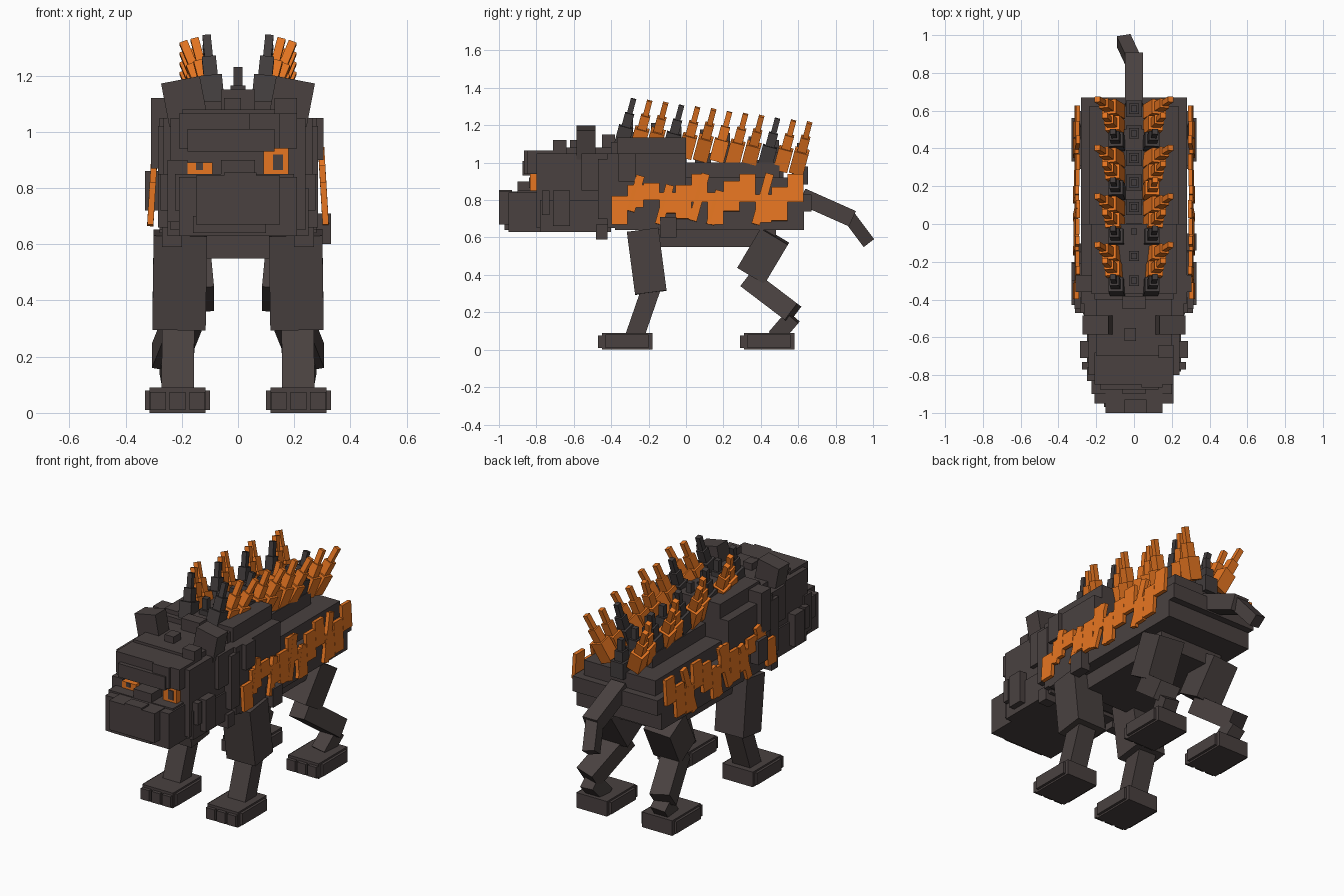
import bpy, bmesh, math
from mathutils import Vector, Matrix

cube = bpy.data.objects.get("Cube")
if cube:
    bpy.data.objects.remove(cube, do_unlink=True)


def material(name, rgb):
    m = bpy.data.materials.new(name)
    m.use_nodes = True
    m.diffuse_color = (*rgb, 1)
    m.node_tree.nodes["Principled BSDF"].inputs["Base Color"].default_value = (*rgb, 1)
    return m


HIDE = material("dark brown hide", (0.067, 0.053, 0.051))
SPINE = material("charcoal spine", (0.054, 0.046, 0.046))
ORANGE = material("bright orange", (0.8, 0.18, 0.015))


def block(name, size, matrix, mat):
    """A box of the given size placed by a matrix."""
    bm = bmesh.new()
    bmesh.ops.create_cube(bm, size=1, matrix=matrix @ Matrix.Diagonal((*size, 1)))
    mesh = bpy.data.meshes.new(name)
    bm.to_mesh(mesh)
    bm.free()
    mesh.materials.append(mat)
    ob = bpy.data.objects.new(name, mesh)
    bpy.context.collection.objects.link(ob)
    return ob


def box(name, x, y, z, mat=HIDE):
    """An upright box from (low, high) ranges."""
    lo, hi = Vector((x[0], y[0], z[0])), Vector((x[1], y[1], z[1]))
    return block(name, hi - lo, Matrix.Translation((lo + hi) / 2), mat)


def beam(name, a, b, width, depth, mat=HIDE):
    """A box running from a to b, with width across x."""
    a, b = Vector(a), Vector(b)
    up = (b - a).normalized()
    side = (Vector((1, 0, 0)) - up * up.x).normalized()
    rot = Matrix((side, up.cross(side), up)).transposed().to_4x4()
    return block(name, (width, depth, (b - a).length),
                 Matrix.Translation((a + b) / 2) @ rot, mat)


def spine(name, base, tip, size, mat):
    """Three stacked blocks, each thinner than the last."""
    a, b = Vector(base), Vector(tip)
    for i, (s, e, w) in enumerate(((0, .43, 1), (.4, .7, .64), (.65, 1, .38))):
        beam(f"{name}_{i}", a.lerp(b, s), a.lerp(b, e), size * w, size * w, mat)


# Torso
box("rump", (-.28, .28), (-.05, .67), (.74, .83))
box("upper_rump", (-.235, .235), (-.05, .625), (.8, .92))
box("lower_body", (-.28, .28), (-.38, .63), (.64, .76))
box("belly", (-.21, .21), (-.2, .48), (.55, .65))
box("back_ridge", (-.13, .13), (-.02, .5), (.8, 1))
box("shoulders", (-.28, .28), (-.42, 0), (.65, 1.05))
box("mane", (-.225, .225), (-.37, 0), (1, 1.135))
box("mane_collar", (-.21, .21), (-.4, -.3), (.95, 1.11))

# Head
box("skull", (-.24, .24), (-.8, -.38), (.65, 1.05))
box("jaw", (-.25, .25), (-.78, -.4), (.63, .8))
box("forehead", (-.21, .21), (-.85, -.68), (.94, 1.065))
box("crown", (-.2, .2), (-.7, -.4), (1, 1.08))
box("crown_tuft", (-.05, .01), (-.62, -.55), (1.05, 1.12))
box("nape_tuft", (.13, .21), (-.71, -.64), (1.04, 1.12))
box("neck_tuft", (-.06, .06), (-.45, -.38), (1.05, 1.15))
box("brow", (-.18, .13), (-.875, -.83), (.93, 1.01))
box("brow_notch", (.04, .15), (-.865, -.8), (.94, 1.065))
box("cheek_plate", (-.25, -.18), (-.83, -.76), (.68, .9))

# Muzzle
box("muzzle", (-.21, .21), (-.95, -.78), (.63, .84))
box("snout", (-.15, .15), (-1, -.9), (.67, .845))
box("muzzle_side", (-.225, .2), (-.9, -.8), (.72, .85))
box("nose", (-.05, .065), (-1, -.93), (.79, .855))
box("nose_bridge", (-.06, .06), (-.9, -.78), (.83, .9))
box("chin", (-.16, .1), (-.97, -.9), (.64, .7))

# Eyes
box("left_eye", (.09, .18), (-.835, -.79), (.85, .94), ORANGE)
box("left_pupil", (.125, .16), (-.84, -.83), (.865, .92))
box("right_eye", (-.18, -.09), (-.835, -.79), (.85, .89), ORANGE)
box("right_pupil", (-.15, -.125), (-.84, -.83), (.865, .89))

# Uneven fur blocks
box("left_ruff_fur", (.2, .305), (-.36, -.27), (.9, 1.05))
box("right_ruff_fur", (-.31, -.2), (-.36, -.27), (.87, 1.12))
box("left_flank_fur", (.27, .33), (-.14, -.05), (.6, .71))
box("right_flank_fur", (-.33, -.27), (-.3, -.21), (.72, .86))

for s in (-1, 1):
    # Paired fur blocks on the cheeks and neck
    def fur(name, x, y, z):
        box(name, sorted((s * x[0], s * x[1])), y, z)
    fur("cheek_fur", (.2, .285), (-.71, -.62), (.66, .85))
    fur("temple_fur", (.2, .265), (-.56, -.42), (.85, 1.05))
    fur("neck_fur", (.22, .285), (-.47, -.39), (.7, 1.02))
    fur("throat_fur", (.2, .27), (-.48, -.42), (.59, .67))
    fur("jowl_fur", (.2, .275), (-.77, -.73), (.72, .85))

    # Ears
    beam("ear", (s * .175, -.535, 1.03), (s * .205, -.535, 1.185), .14, .1)

    # Front leg
    beam("front_upper_leg", (s * .205, -.232, .64), (s * .21, -.188, .305), .19, .17)
    beam("front_shin", (s * .212, -.185, .33), (s * .215, -.275, .07), .115, .1)

    # Hind leg
    beam("thigh", (s * .19, .475, .61), (s * .17, .35, .4), .17, .17)
    beam("hind_shin", (s * .175, .335, .375), (s * .248, .572, .195), .12, .11)
    beam("hock", (s * .235, .57, .175), (s * .215, .48, .07), .09, .09)

    # Paws with toes
    for name, y in (("front", -.47), ("hind", .29)):
        box(name + "_paw", (s * .215 - .1, s * .215 + .1), (y + .02, y + .29), (0, .09))
        box(name + "_paw_sole", (s * .215 - .115, s * .215 + .115), (y + .04, y + .27), (.01, .08))
        for t in (-.07, 0, .07):
            box(name + "_toe", (s * .215 + t - .028, s * .215 + t + .028), (y, y + .05), (.01, .075))

    # Flank plates: a row of upright ones crossed by thin slanted ones
    def plate(y, low, high, lean, width):
        out = lambda z: s * (.312 - (z - .67) * .06)
        beam("flank_plate", (out(low), y - lean, low), (out(high), y + lean, high),
             .022, width, ORANGE)
    spans = ((.67, .82), (.76, .88), (.8, .89), (.73, .84), (.7, .88), (.79, .94),
             (.67, .84), (.74, .9), (.79, .94), (.68, .83), (.69, .87), (.79, .94))
    for i, (low, high) in enumerate(spans):
        plate(-.355 + i * .0855, low, high, 0, .084)
    for y, low, high in ((-.27, .74, .93), (-.115, .67, .88), (.07, .69, .94),
                         (.155, .67, .85), (.41, .67, .94)):
        plate(y, low, high, (high - low) * .14, .045)

    # Side spines, fanning out in groups of three
    dark = (0, 3, 9) if s > 0 else (0, 3, 6, 9)
    for i in range(12):
        y, z = -.35 + i * .0855, 1.08 - i * .0117
        tip_x = (.112, .155, .195)[i % 3]
        spine("side_spine", (s * .085, y, z), (s * tip_x, y + .07, z + .262), .078,
              SPINE if i in dark else ORANGE)

# Middle spines
for i in range(8):
    y = -.3 + i * .13
    top = 1.23 - i * .018
    spine("middle_spine", (0, y, top - .22), (0, y, top), .085, SPINE)

# Tail
beam("tail_base", (0, .62, .82), (0, .89, .7), .095, .09)
beam("tail_tip", (-.005, .865, .72), (-.055, .972, .578), .075, .07)
